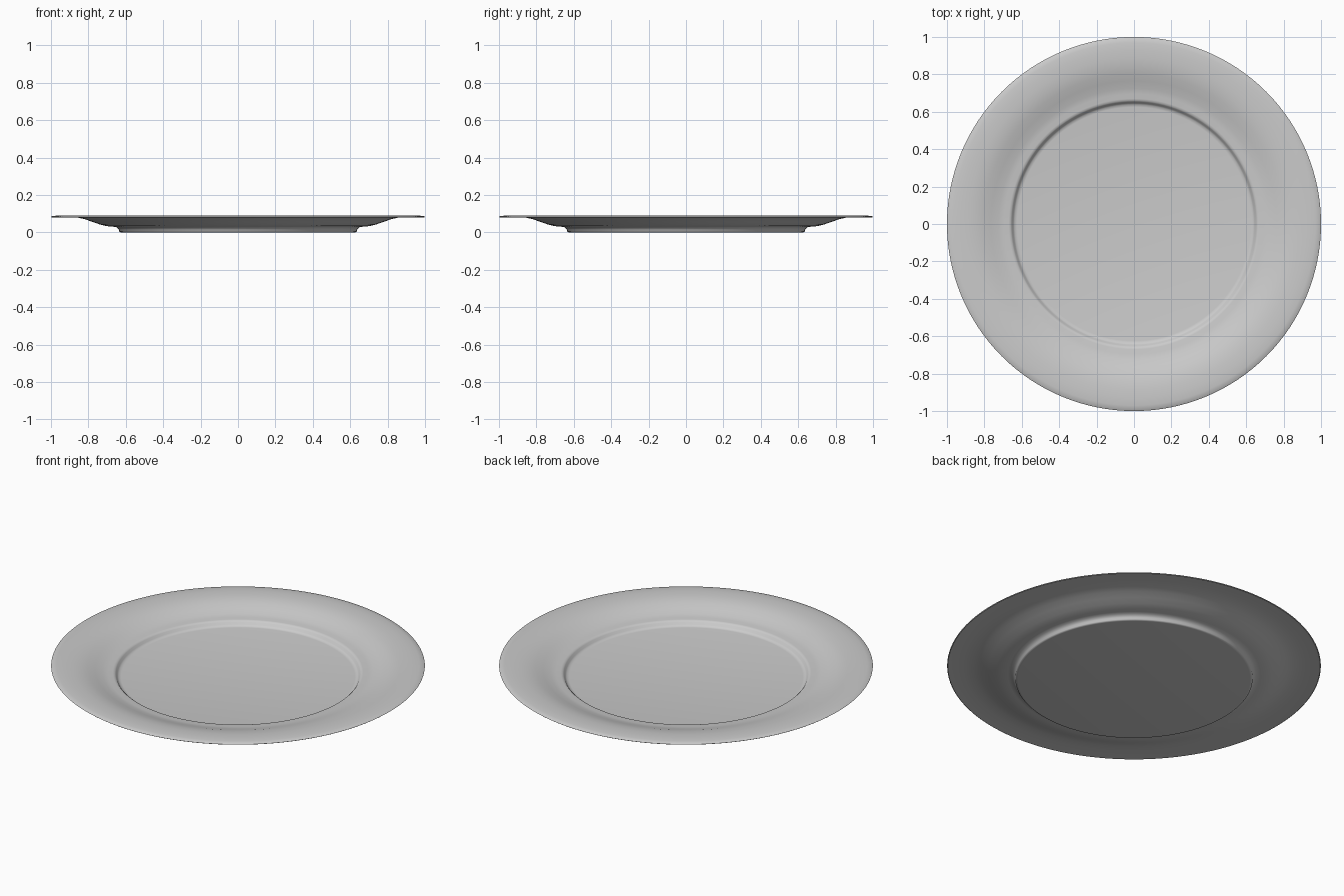
import bpy, bmesh, math

# Plate cross-section (radius, height): upper surface outward, then underside inward
profile = [
    (0.0, 0.016), (0.625, 0.016), (0.638, 0.018), (0.646, 0.025),
    (0.653, 0.036), (0.660, 0.042), (0.670, 0.044), (0.695, 0.045),
    (0.725, 0.051), (0.765, 0.064), (0.805, 0.077), (0.845, 0.086),
    (0.885, 0.090), (0.930, 0.0915), (0.970, 0.090), (0.996, 0.086),
    (1.0, 0.083), (0.996, 0.080),
    (0.960, 0.082), (0.910, 0.083), (0.860, 0.080), (0.820, 0.071),
    (0.780, 0.057), (0.740, 0.043), (0.705, 0.034), (0.675, 0.031),
    (0.652, 0.029), (0.644, 0.022), (0.637, 0.016), (0.635, 0.006),
    (0.630, 0.001), (0.622, 0.0), (0.0, 0.0),
]

# Lathe the profile around z
STEPS = 128
bm = bmesh.new()
verts = [bm.verts.new((r, 0, z)) for r, z in profile]
edges = [bm.edges.new(pair) for pair in zip(verts, verts[1:])]
bmesh.ops.spin(bm, geom=verts + edges, cent=(0, 0, 0), axis=(0, 0, 1),
               angle=math.tau, steps=STEPS, use_merge=True)
bmesh.ops.remove_doubles(bm, verts=bm.verts, dist=1e-5)
bmesh.ops.recalc_face_normals(bm, faces=bm.faces)

mesh = bpy.data.meshes.new("plate")
bm.to_mesh(mesh)
bm.free()
plate = bpy.data.objects.new("plate", mesh)
bpy.context.collection.objects.link(plate)

# Smooth shading
bpy.context.view_layer.objects.active = plate
plate.select_set(True)
bpy.ops.object.shade_smooth_by_angle(angle=math.radians(40))
